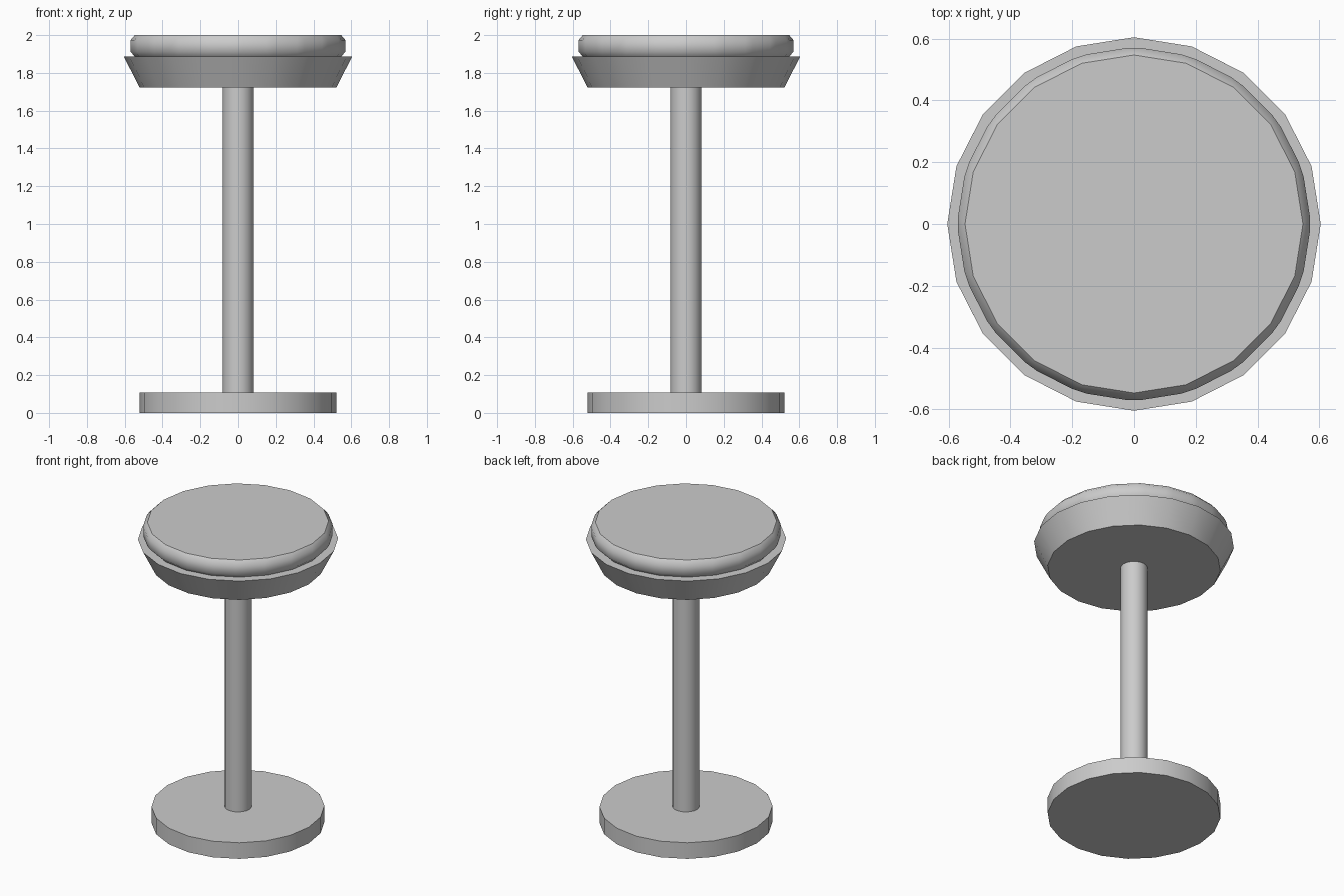
import bpy, math

if "Cube" in bpy.data.objects:
    bpy.data.objects.remove(bpy.data.objects["Cube"])

SIDES = 20


def turned_part(name, r_bottom, r_top, z_bottom, z_top):
    """Round part between two heights, straight or tapered."""
    bpy.ops.mesh.primitive_cone_add(
        vertices=SIDES, radius1=r_bottom, radius2=r_top,
        depth=z_top - z_bottom, location=(0, 0, (z_bottom + z_top) / 2))
    obj = bpy.context.object
    obj.name = obj.data.name = name
    bpy.ops.object.shade_smooth_by_angle(angle=math.radians(30))
    return obj


# Floor disc and post
turned_part("base", 0.522, 0.522, 0.0, 0.107)
turned_part("post", 0.082, 0.082, 0.107, 1.723)

# Flared pan under the cushion
turned_part("seat_pan", 0.522, 0.604, 1.723, 1.886)

# Cushion with every edge chamfered
cushion = turned_part("seat_cushion", 0.573, 0.573, 1.886, 2.0)
bevel = cushion.modifiers.new("edge_chamfer", 'BEVEL')
bevel.width = 0.026
bevel.segments = 1
bevel.limit_method = 'NONE'
# Keep the chamfer ahead of the smoothing
cushion.modifiers.move(len(cushion.modifiers) - 1, 0)
